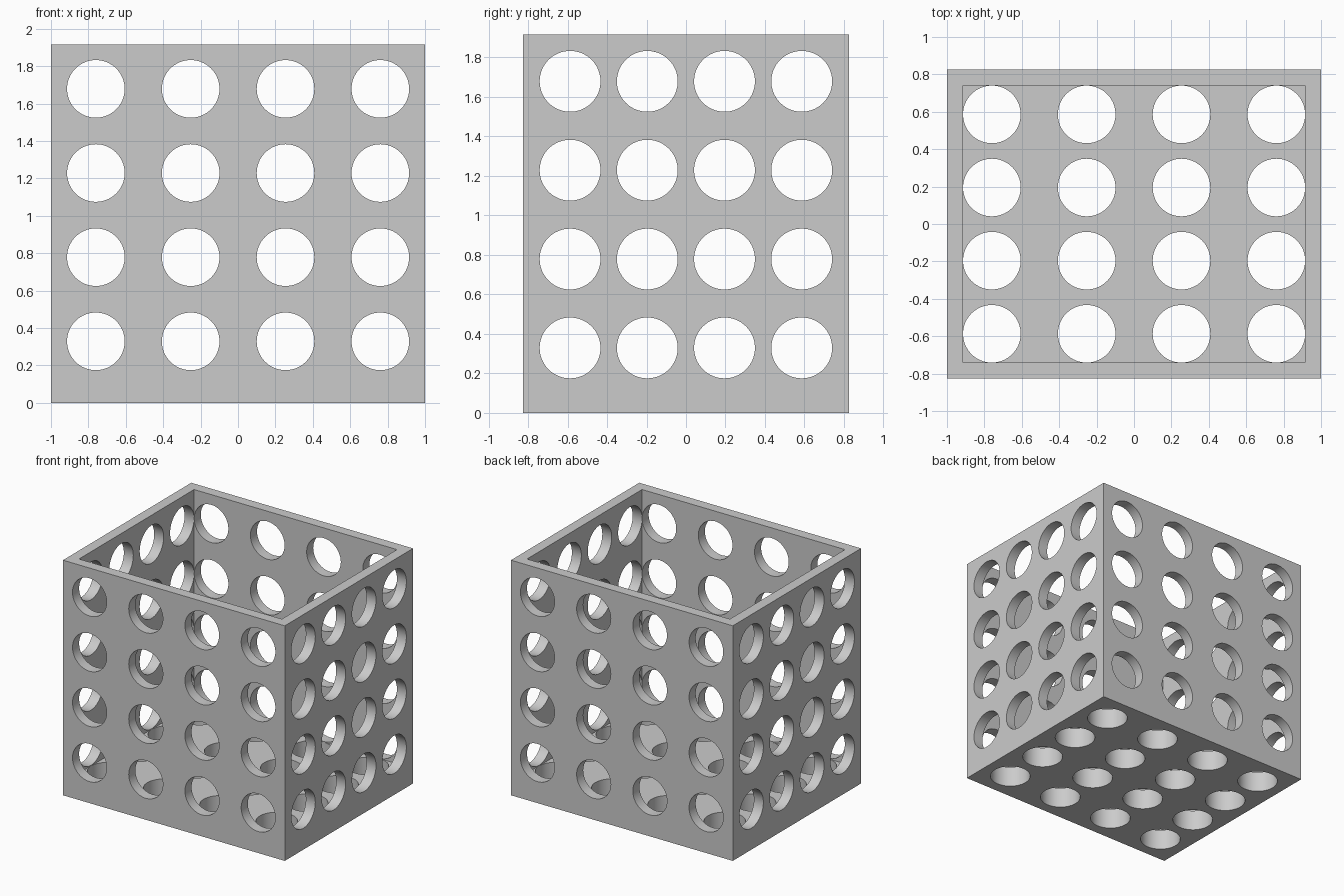
import bpy
import bmesh
import math
from mathutils import Matrix, Vector

cube = bpy.data.objects.get("Cube")
if cube:
    bpy.data.objects.remove(cube, do_unlink=True)

# Overall sizes
HALF_X, HALF_Y, HEIGHT = 1.0, 0.826, 1.916
WALL, FLOOR = 0.085, 0.17
RADIUS = 0.154
COLS_X = [-0.76 + i * 0.507 for i in range(4)]
COLS_Y = [-0.587 + i * 0.391 for i in range(4)]
ROWS_Z = [0.329 + i * 0.45 for i in range(4)]

grey = bpy.data.materials.new("light grey")
grey.use_nodes = True
COLOUR = (0.6, 0.6, 0.6, 1)
grey.diffuse_color = COLOUR
grey.node_tree.nodes["Principled BSDF"].inputs["Base Color"].default_value = COLOUR


def make_object(name, bm):
    mesh = bpy.data.meshes.new(name)
    bm.to_mesh(mesh)
    bm.free()
    mesh.materials.append(grey)
    obj = bpy.data.objects.new(name, mesh)
    bpy.context.collection.objects.link(obj)
    return obj


def box(name, low, high):
    low, high = Vector(low), Vector(high)
    size = Matrix.Diagonal((*(high - low), 1))
    bm = bmesh.new()
    bmesh.ops.create_cube(bm, size=1, matrix=Matrix.Translation((low + high) / 2) @ size)
    return make_object(name, bm)


def cylinders(name, centres, depth, rotation):
    bm = bmesh.new()
    for centre in centres:
        bmesh.ops.create_cone(bm, cap_ends=True, segments=64, radius1=RADIUS, radius2=RADIUS,
                              depth=depth, matrix=Matrix.Translation(centre) @ rotation)
    return make_object(name, bm)


# Solid block that becomes the open bin
bin_body = box("perforated_bin", (-HALF_X, -HALF_Y, 0), (HALF_X, HALF_Y, HEIGHT))

# Cavity and the three grids of round holes
quarter = math.pi / 2
cutters = [
    box("cavity_cutter", (WALL - HALF_X, WALL - HALF_Y, FLOOR),
        (HALF_X - WALL, HALF_Y - WALL, HEIGHT + 0.2)),
    cylinders("front_back_hole_cutter", [(x, 0, z) for x in COLS_X for z in ROWS_Z],
              3, Matrix.Rotation(quarter, 4, "X")),
    cylinders("side_hole_cutter", [(0, y, z) for y in COLS_Y for z in ROWS_Z],
              3, Matrix.Rotation(quarter, 4, "Y")),
    cylinders("floor_hole_cutter", [(x, y, 0) for x in COLS_X for y in COLS_Y],
              0.8, Matrix.Identity(4)),
]

bpy.context.view_layer.objects.active = bin_body
for cutter in cutters:
    mod = bin_body.modifiers.new(cutter.name, "BOOLEAN")
    mod.operation = "DIFFERENCE"
    mod.solver = "EXACT"
    mod.object = cutter
    bpy.ops.object.modifier_apply(modifier=mod.name)
    bpy.data.objects.remove(cutter, do_unlink=True)

# Smooth hole walls with crisp edges
bpy.ops.object.select_all(action="DESELECT")
bin_body.select_set(True)
bpy.ops.object.shade_smooth_by_angle(angle=math.radians(30))
